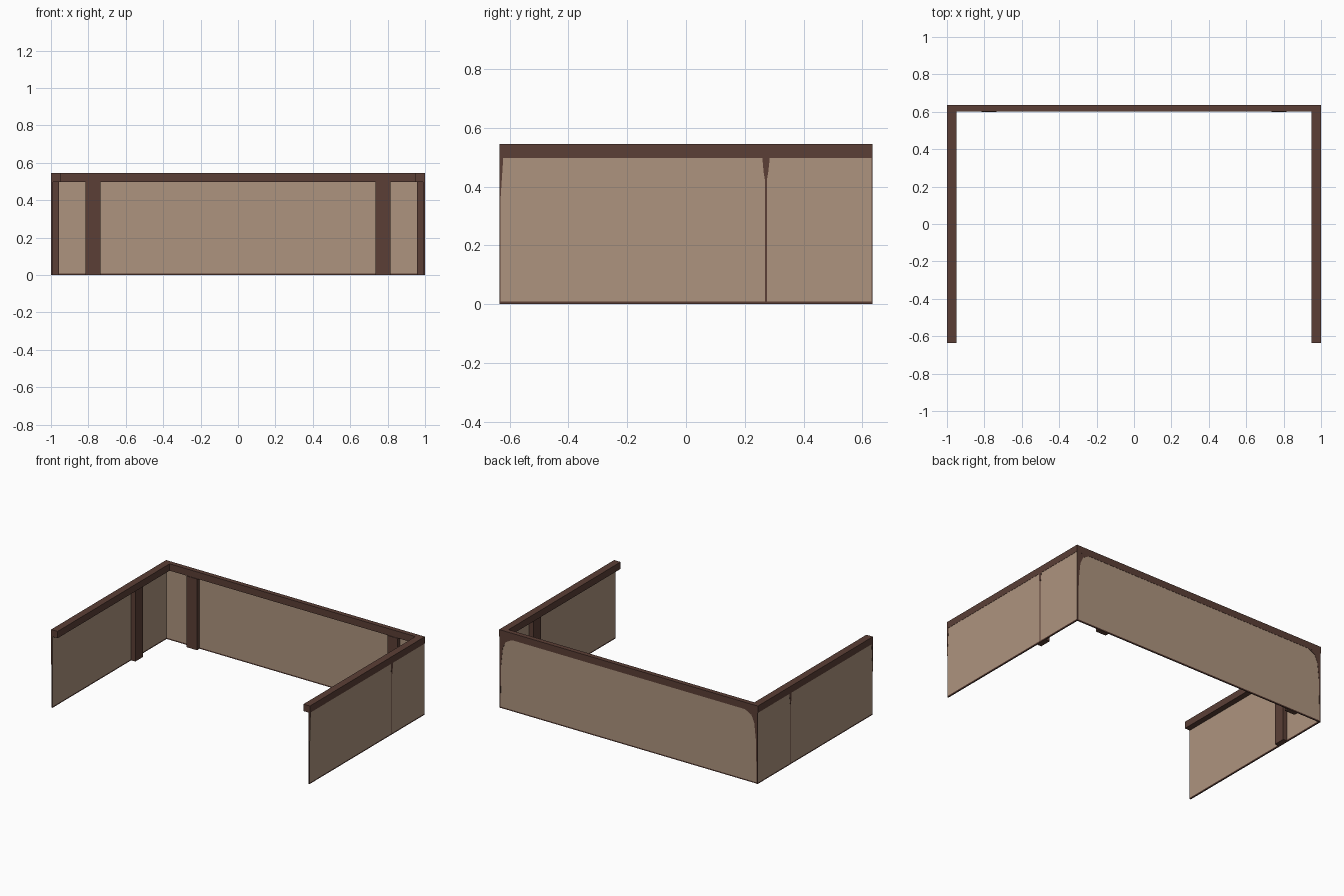
import bpy, bmesh

if "Cube" in bpy.data.objects:
    bpy.data.objects.remove(bpy.data.objects["Cube"])

def material(name, rgb):
    m = bpy.data.materials.new(name)
    lin = [((c / 255 + 0.055) / 1.055) ** 2.4 for c in rgb]
    m.diffuse_color = (*lin, 1)
    m.use_nodes = True
    m.node_tree.nodes["Principled BSDF"].inputs["Base Color"].default_value = m.diffuse_color
    return m

BROWN = material("dark brown wood", (91, 63, 54))
TAN = material("tan panel", (174, 148, 126))
H, D = 0.545, 0.635          # overall height, half depth
CAP = 0.497                  # underside of the top rail

def finish(name, bm, mat):
    bmesh.ops.recalc_face_normals(bm, faces=bm.faces)
    me = bpy.data.meshes.new(name)
    bm.to_mesh(me)
    bm.free()
    me.materials.append(mat)
    ob = bpy.data.objects.new(name, me)
    bpy.context.collection.objects.link(ob)
    return ob

def box(name, lo, hi, mat):
    bm = bmesh.new()
    bmesh.ops.create_cube(bm, size=1)
    for v in bm.verts:
        v.co = [(a + b) / 2 + c * (b - a) for a, b, c in zip(lo, hi, v.co)]
    return finish(name, bm, mat)

def plate(name, outline, to_3d, mat):
    # thin flat plate from a 2D outline, to_3d(u, z, depth) places it
    bm = bmesh.new()
    f = bm.faces.new([bm.verts.new(to_3d(u, z, 0)) for u, z in outline])
    g = bm.faces.new([bm.verts.new(to_3d(u, z, 1)) for u, z in reversed(outline)])
    a, b = list(f.verts), list(g.verts)[::-1]
    n = len(a)
    for i in range(n):
        j = (i + 1) % n
        bm.faces.new((a[i], a[j], b[j], b[i]))
    return finish(name, bm, mat)

# back wall: panel, top rail, bottom edge
box("back_panel", (-0.99, 0.626, 0.009), (0.99, 0.6335, CAP), TAN)
box("back_top_rail", (-0.95, 0.602, CAP), (0.95, D, H), BROWN)
box("back_bottom_edge", (-0.99, 0.626, 0), (0.99, 0.6335, 0.009), BROWN)

for s, side in ((-1, "left"), (1, "right")):
    def sbox(name, x0, x1, y0, y1, z0, z1, mat):
        lo, hi = sorted((s * x0, s * x1))
        return box(f"{side}_{name}", (lo, y0, z0), (hi, y1, z1), mat)

    # side wall: panel, rail, dark front, rear and bottom edges
    sbox("panel", 0.99, 0.9985, -D + 0.003, D - 0.003, 0.009, CAP, TAN)
    sbox("top_rail", 0.95, 1.0, -D, D, CAP, H, BROWN)
    sbox("bottom_edge", 0.99, 0.9985, -D + 0.003, D - 0.003, 0, 0.009, BROWN)
    sbox("front_edge", 0.99, 0.9985, -D, -D + 0.003, 0, CAP, BROWN)
    sbox("rear_edge", 0.99, 0.9985, D - 0.003, D, 0, CAP, BROWN)
    # inner posts
    sbox("side_post", 0.958, 0.99, 0.235, 0.317, 0, CAP, BROWN)
    sbox("back_post", 0.735, 0.815, 0.598, 0.626, 0, CAP, BROWN)

    # thin dark seam flaring below the rail on the outer face
    outer = lambda u, z, d: (s * (0.997 + 0.0025 * d), u, z)
    plate(f"{side}_post_seam", [(0.269, 0.0), (0.275, 0.0), (0.275, 0.42), (0.28, 0.45),
          (0.285, CAP), (0.26, CAP), (0.264, 0.45), (0.269, 0.42)], outer, BROWN)
    plate(f"{side}_front_flare", [(-D, 0.3), (-0.631, 0.36), (-0.622, CAP), (-D, CAP)],
          outer, BROWN)
    # rounded dark corner on the back face
    back = lambda u, z, d: (s * u, 0.632 + 0.0027 * d, z)
    plate(f"{side}_back_corner", [(0.995, 0.0), (0.99, 0.0), (0.985, 0.3), (0.972, 0.42),
          (0.95, 0.47), (0.90, CAP), (0.995, CAP)], back, BROWN)
